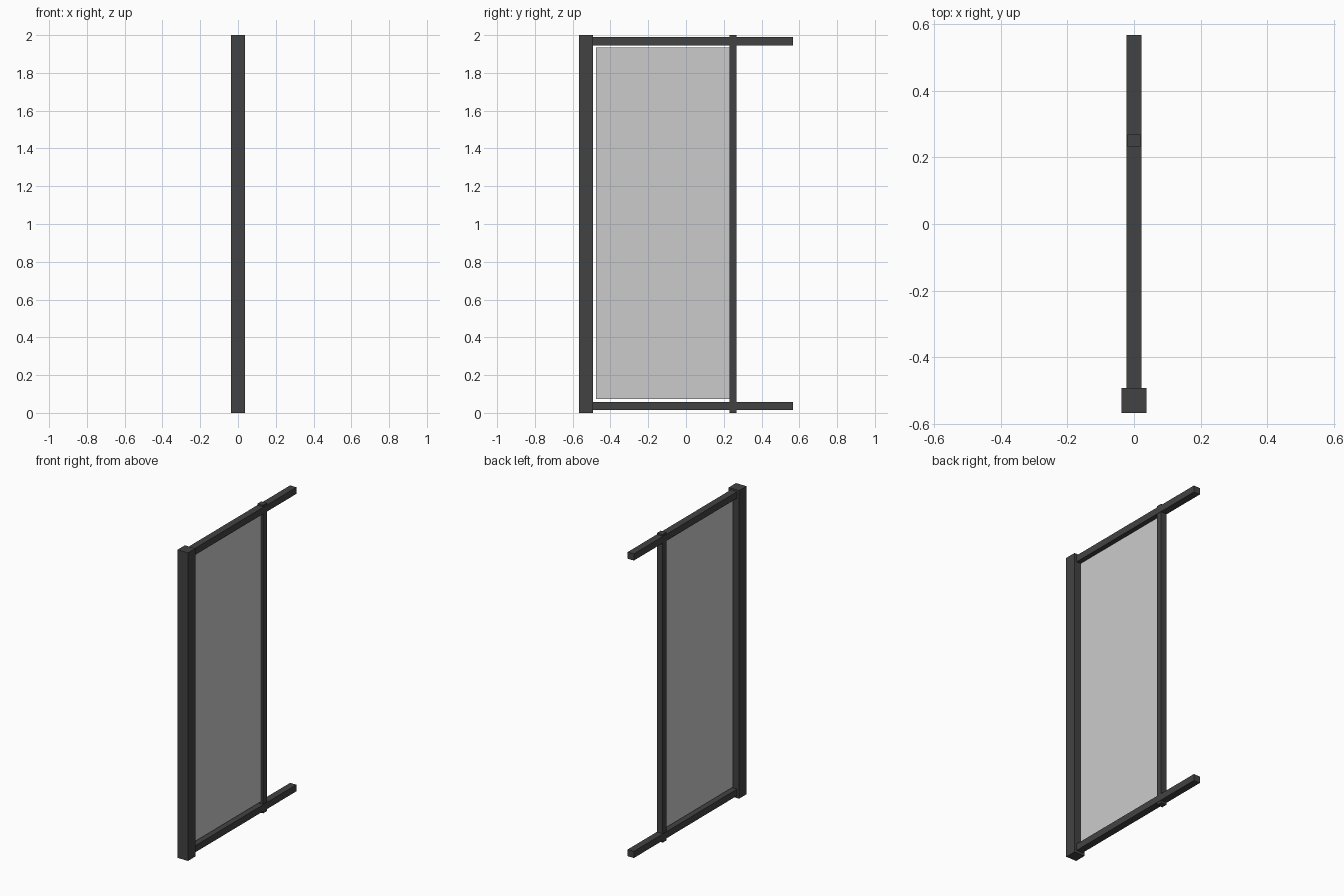
import bpy

if "Cube" in bpy.data.objects:
    bpy.data.objects.remove(bpy.data.objects["Cube"])


def material(name, value):
    m = bpy.data.materials.new(name)
    m.diffuse_color = (value, value, value, 1)
    m.use_nodes = True
    m.node_tree.nodes["Principled BSDF"].inputs["Base Color"].default_value = m.diffuse_color
    return m


dark = material("dark_metal", 0.055)
pale = material("pale_glass", 0.6)


def box(name, lo, hi, mat):
    """Axis-aligned box between two corners."""
    centre = [(a + b) / 2 for a, b in zip(lo, hi)]
    bpy.ops.mesh.primitive_cube_add(size=1, location=centre)
    ob = bpy.context.object
    ob.name = name
    ob.scale = [b - a for a, b in zip(lo, hi)]
    bpy.ops.object.transform_apply(location=False, rotation=False, scale=True)
    ob.data.materials.append(mat)
    return ob


# Thick main post and slim second post
box("main_post", (-0.0375, -0.5665, 0), (0.0375, -0.4915, 2), dark)
box("slim_post", (-0.02, 0.23, 0), (0.02, 0.268, 2), dark)

# Horizontal rails running from the main post past the slim post
for name, z in (("bottom_rail", 0.0365), ("top_rail", 1.9675)):
    box(name, (-0.0225, -0.4915, z - 0.0215), (0.0225, 0.5665, z + 0.0215), dark)

# Thin infill panel, tucked into the slim post
box("panel", (-0.005, -0.477, 0.073), (0.005, 0.24, 1.935), pale)
